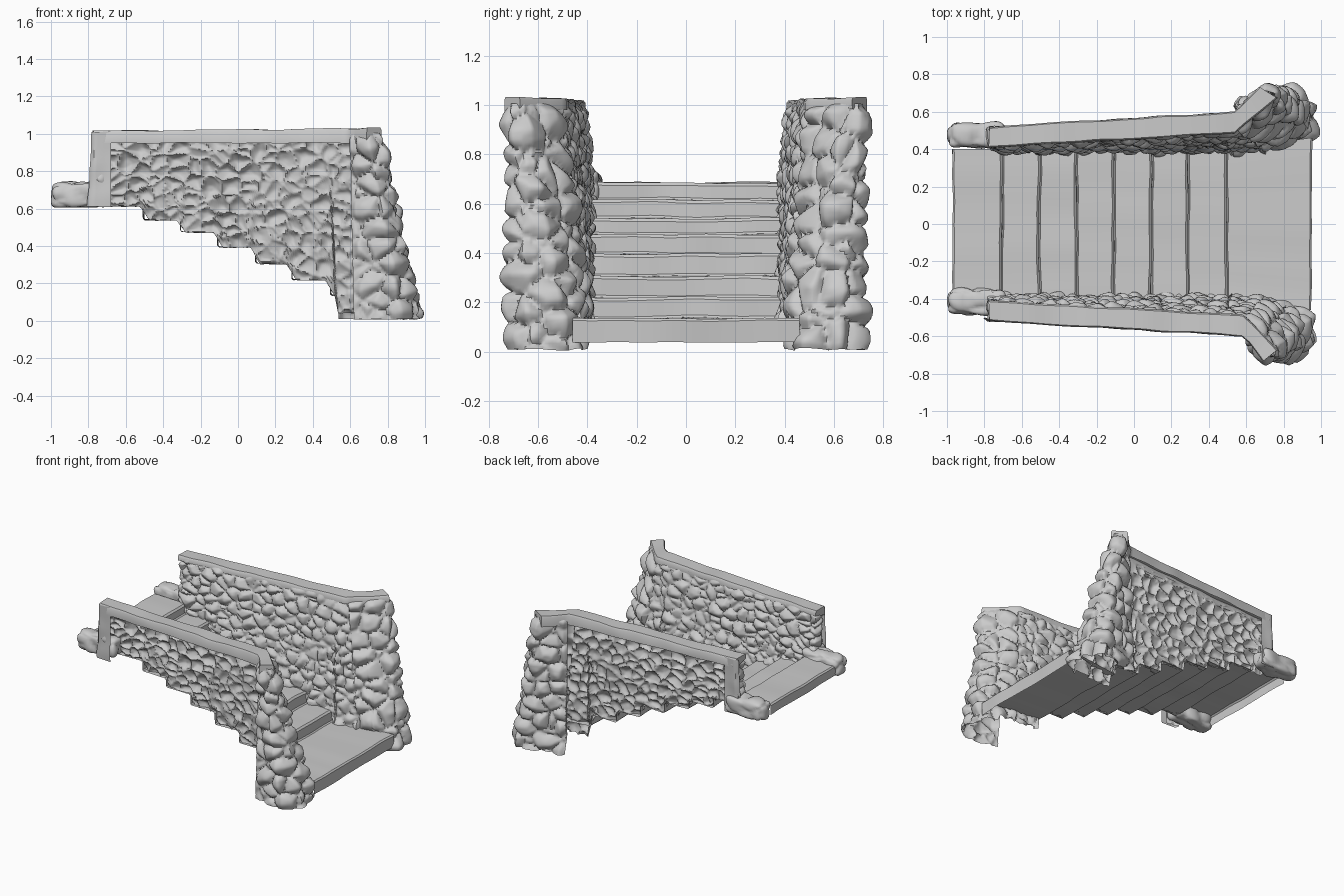
import bpy, bmesh
from mathutils import Vector, noise

if "Cube" in bpy.data.objects:
    bpy.data.objects.remove(bpy.data.objects["Cube"])

TREADS = [0.135, 0.22, 0.305, 0.395, 0.475, 0.54, 0.615, 0.685]
RISERS = [0.49, 0.285, 0.09, -0.11, -0.31, -0.51, -0.71]


def finish(name, bm, angle=50):
    mesh = bpy.data.meshes.new(name)
    bm.to_mesh(mesh)
    bm.free()
    obj = bpy.data.objects.new(name, mesh)
    bpy.context.collection.objects.link(obj)
    bpy.ops.object.select_all(action='DESELECT')
    obj.select_set(True)
    bpy.context.view_layer.objects.active = obj
    bpy.ops.object.shade_smooth_by_angle(angle=angle * 3.14159 / 180)
    return obj


def sheet(name, columns, flip=False, angle=50):
    """Skin a grid of points given as columns."""
    bm = bmesh.new()
    vs = [[bm.verts.new(p) for p in col] for col in columns]
    for a, b in zip(vs, vs[1:]):
        for j in range(len(a) - 1):
            quad = [a[j], b[j], b[j + 1], a[j + 1]]
            bm.faces.new(quad[::-1] if flip else quad)
    return finish(name, bm, angle)


def resample(points, step):
    """Subdivide a polyline of tuples into roughly equal pieces."""
    out = []
    for a, b in zip(points, points[1:]):
        a, b = Vector(a), Vector(b)
        n = max(1, round((b - a).length / step))
        out += [a.lerp(b, i / n) for i in range(n)]
    return out + [Vector(points[-1])]


def wobble(p, size, scale=5):
    return Vector(p) + noise.noise_vector(Vector(p) * scale) * size


# Staircase: a stepped profile swept across the width, open underneath
profile = [(0.945, 0.035), (0.95, 0.125), (0.94, 0.135)]
for i, r in enumerate(RISERS):
    lo, hi = TREADS[i], TREADS[i + 1]
    profile += [(r + 0.012, lo), (r + 0.004, lo + 0.008),
                (r + 0.004, hi - 0.012), (r - 0.008, hi)]
profile += [(-0.96, 0.685), (-0.97, 0.675), (-0.97, 0.61)]
columns = []
for k in range(41):
    t = k / 20 - 1
    columns.append([wobble((x, t * (0.46 if x > 0.9 else 0.40), z), 0.008)
                    for x, z in profile])
sheet("stairs", columns, angle=35)

# Plan of the stone face: top x, y then foot x, y, from rear end round the pier
FACE = [(-0.70, 0.51, -0.72, 0.50), (-0.755, 0.50, -0.785, 0.48),
        (-0.755, 0.43, -0.785, 0.34), (-0.70, 0.42, -0.71, 0.32),
        (0.46, 0.485, 0.50, 0.37), (0.60, 0.52, 0.75, 0.39),
        (0.69, 0.59, 0.88, 0.42), (0.75, 0.66, 0.96, 0.48),
        (0.75, 0.70, 0.96, 0.62), (0.70, 0.715, 0.87, 0.715),
        (0.60, 0.61, 0.62, 0.68)]
ROWS = 80


def foot_height(x, y):
    """Lower edge of the wall: follows the steps with sloping risers."""
    if x < -0.70:
        return 0.61
    if x > 0.53:
        return 0.04 if x < 0.85 and y < 0.5 else 0.008
    z = TREADS[0]
    for r, lo, hi in zip(RISERS, TREADS, TREADS[1:]):
        z += (hi - lo) * min(1, max(0, (r + 0.035 - x) / 0.05))
    return min(z - 0.005, 0.61)


def stone_wall(side):
    face = [list(p) for p in FACE]
    if side > 0:
        face[5][0], face[6][0] = 0.55, 0.65
        face[-1] = [0.55, 0.60, 0.53, 0.63]
    plan = resample(face, 0.014)
    base = []
    for tx, ty, fx, fy in plan:
        zf = foot_height(fx, fy)
        top, foot = Vector((tx, ty, 1.005)), Vector((fx, fy, 0))
        heights = [zf + (1.005 - zf) * j / ROWS for j in range(ROWS + 1)]
        base.append([foot.lerp(top, z / 1.005) for z in heights])
    columns = []
    last = len(base) - 1
    for i, col in enumerate(base):
        a, b = plan[max(i - 4, 0)], plan[min(i + 4, last)]
        up = col[-1] - col[0]
        pier = col[0].x > 0.72 or plan[i][1] > 0.6
        scale, depth = (7.8, 0.058) if pier else (11.5, 0.042)
        edge = min(1.0, 0.2 + min(i, last - i) * 0.2)
        new = []
        for p in col:
            t = p.z / 1.005
            along = Vector(((b[0] - a[0]) * t + (b[2] - a[2]) * (1 - t),
                            (b[1] - a[1]) * t + (b[3] - a[3]) * (1 - t), 0))
            normal = along.cross(up).normalized()
            q = Vector((p.x, p.y * 0.8 + side * 7, p.z * 1.15)) * scale
            d, _ = noise.voronoi(q)
            h = min(1.0, (d[1] - d[0]) / 0.7) ** 0.55
            h += 0.2 * noise.noise(q * 0.6) - 0.2
            fade = min(1.0, (1.01 - p.z) / 0.04) * edge
            v = p + normal * h * depth * fade
            new.append((min(v.x, 1.0), v.y * side, max(v.z, 0.0)))
        columns.append(new)
    sheet("stone_wall", columns, side < 0, angle=60)


def coping(side):
    # Flat cap with a deep outer lip: outer x, y then inner x, y
    e = 0.04 if side > 0 else 0.0
    line = [(-0.775, 0.52, -0.775, 0.405), (0.58 - e, 0.60, 0.58 - e, 0.485),
            (0.62 - e, 0.635, 0.63 - e, 0.53), (0.69 - e / 2, 0.735, 0.765, 0.67)]
    columns = []
    for ox, oy, ix, iy in resample(line, 0.04):
        rise = 1.018 + 0.006 * (ox + 0.78) + max(0, ox - 0.6) * 0.06
        o, i = Vector((ox, oy, 0)), Vector((ix, iy, 0))
        section = [(1, 0.98), (1, rise - 0.012), (0.93, rise),
                   (0.06, rise), (0, rise - 0.012), (0, 0.95)]
        pts = [wobble(o.lerp(i, t) + Vector((0, 0, z)), 0.008, 6)
               for t, z in section]
        columns.append([(p.x, p.y * side, p.z) for p in pts])
    obj = sheet("coping", columns, side < 0, angle=40)
    # close both ends of the cap
    bm = bmesh.new()
    bm.from_mesh(obj.data)
    bm.verts.ensure_lookup_table()
    n = len(columns[0])
    bm.faces.new(bm.verts[:n][::-1] if side > 0 else bm.verts[:n])
    bm.faces.new(bm.verts[-n:] if side > 0 else bm.verts[-n:][::-1])
    bm.to_mesh(obj.data)
    bm.free()


def rear_post(side):
    # Smooth strip framing the rear end of the outer panel
    columns = []
    for t in range(7):
        x = -0.78 + t / 6 * 0.10
        col = []
        for j in range(16):
            z = 0.61 + j / 15 * 0.40
            dx = -0.025 * (1 - t / 6) * (1 - j / 15)
            p = wobble((x + dx, 0.52 - (0.02 if t == 0 else 0), z), 0.008, 8)
            col.append((p.x if t < 6 else -0.68, p.y * side, p.z))
        columns.append(col)
    sheet("rear_post", columns, side > 0)


def curb(side):
    # Low rounded rubble block behind the wall
    bm = bmesh.new()
    bmesh.ops.create_cube(bm, size=1)
    bmesh.ops.subdivide_edges(bm, edges=bm.edges[:], cuts=11, use_grid_fill=True)
    yc = 0.475 if side > 0 else 0.415
    for v in bm.verts:
        # superellipsoid rounding of the cube
        p = v.co * 2
        r = sum(abs(c) ** 5 for c in p) ** (1 / 5)
        p = p / r
        q = Vector((-0.84 + p.x * 0.15, yc + p.y * 0.065, 0.67 + p.z * 0.063))
        d, _ = noise.voronoi((q + Vector((0, side, 0))) * 9)
        h = min(1.0, (d[1] - d[0]) / 0.6) ** 0.6
        q += p.normalized() * 0.024 * (h - 0.4)
        v.co = (max(q.x, -1.0), q.y * side, max(q.z, 0.605))
    if side < 0:
        bmesh.ops.reverse_faces(bm, faces=bm.faces[:])
    finish("rear_curb", bm, 60)


for side in (1, -1):
    stone_wall(side)
    coping(side)
    rear_post(side)
    curb(side)
